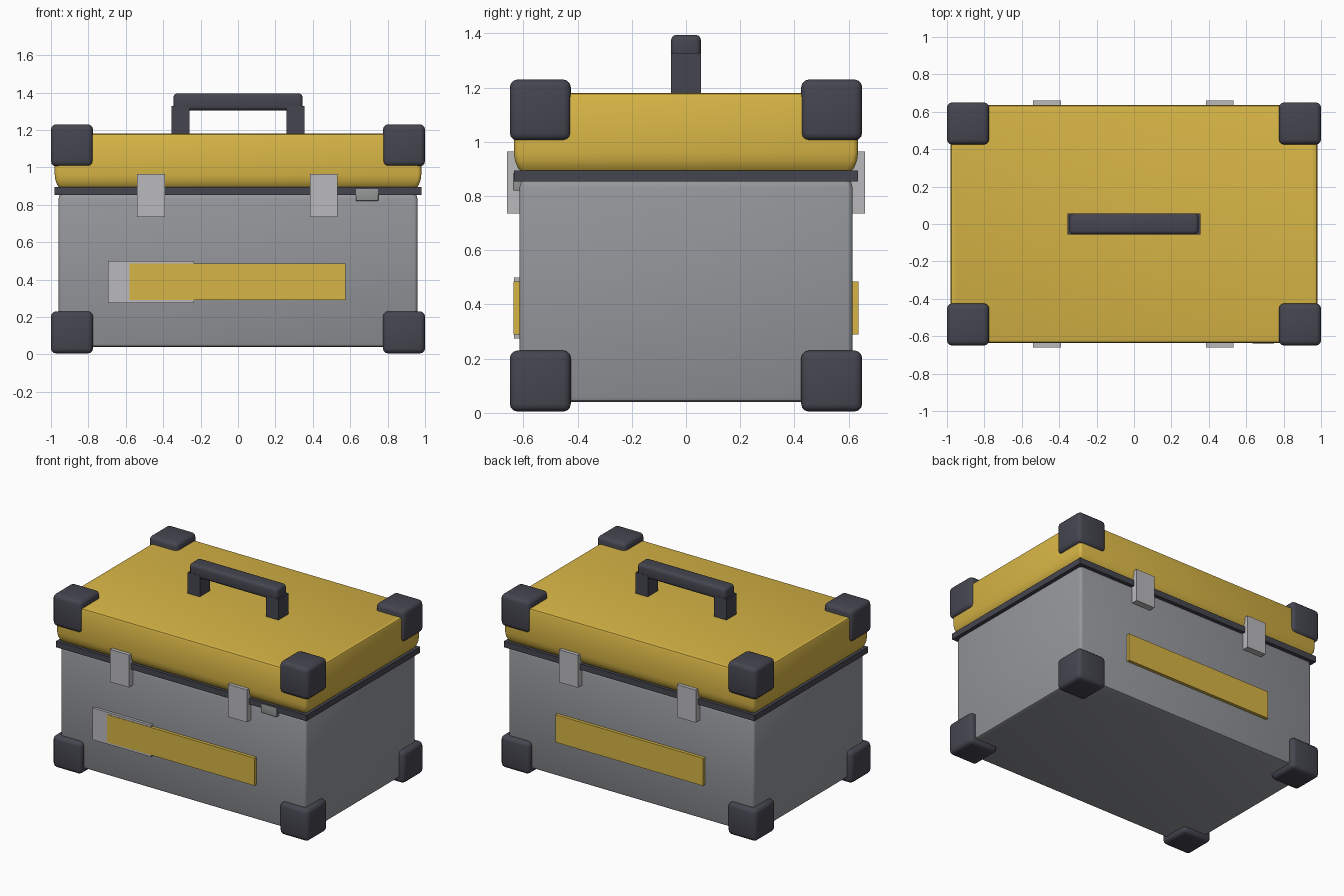
import bpy, bmesh
from math import cos, sin, pi

if "Cube" in bpy.data.objects:
    bpy.data.objects.remove(bpy.data.objects["Cube"], do_unlink=True)


def material(name, rgb):
    m = bpy.data.materials.new(name)
    m.use_nodes = True
    m.diffuse_color = (*rgb, 1)
    m.node_tree.nodes["Principled BSDF"].inputs["Base Color"].default_value = (*rgb, 1)
    return m


yellow = material("yellow", (0.68, 0.46, 0.06))
grey = material("body grey", (0.30, 0.31, 0.33))
dark = material("dark plastic", (0.06, 0.06, 0.08))
silver = material("latch silver", (0.49, 0.49, 0.51))
steel = material("clasp grey", (0.30, 0.31, 0.31))


def finish(bm, name, mat, smooth=True):
    bmesh.ops.recalc_face_normals(bm, faces=bm.faces)
    mesh = bpy.data.meshes.new(name)
    bm.to_mesh(mesh)
    bm.free()
    mesh.materials.append(mat)
    obj = bpy.data.objects.new(name, mesh)
    bpy.context.collection.objects.link(obj)
    if smooth:
        bpy.ops.object.select_all(action='DESELECT')
        obj.select_set(True)
        bpy.context.view_layer.objects.active = obj
        bpy.ops.object.shade_smooth_by_angle(angle=pi / 5)
    return obj


def box(name, mat, x, y, z, bevel=0.0):
    """Box spanning the given (low, high) ranges, with optional rounded edges."""
    bm = bmesh.new()
    bmesh.ops.create_cube(bm, size=1)
    for v in bm.verts:
        v.co = [r[0] if c < 0 else r[1] for c, r in zip(v.co, (x, y, z))]
    if bevel:
        bmesh.ops.bevel(bm, geom=bm.edges[:], offset=bevel, segments=3,
                        profile=0.5, affect='EDGES', clamp_overlap=True)
    return finish(bm, name, mat, bool(bevel))


def shell(name, mat, hx, hy, radius, levels):
    """Rounded rectangle lofted through (height, inset) levels and capped."""
    bm = bmesh.new()
    rings = []
    for z, inset in levels:
        ring = []
        for q, (sx, sy) in enumerate(((1, 1), (-1, 1), (-1, -1), (1, -1))):
            for k in range(4):
                a = (q + k / 3) * pi / 2
                ring.append(bm.verts.new((sx * (hx - inset - radius) + radius * cos(a),
                                          sy * (hy - inset - radius) + radius * sin(a), z)))
        rings.append(ring)
    for low, high in zip(rings, rings[1:]):
        for i in range(len(low)):
            j = (i + 1) % len(low)
            bm.faces.new((low[i], low[j], high[j], high[i]))
    bm.faces.new(rings[0])
    bm.faces.new(rings[-1])
    return finish(bm, name, mat)


def span(a, b, sign):
    return (a, b) if sign > 0 else (-b, -a)


# Main case, seal rim and lid
shell("case_body", grey, 0.96, 0.615, 0.02,
      [(0.04, 0.016), (0.045, 0.005), (0.058, 0), (0.83, 0), (0.852, 0.006), (0.87, 0.02)])
box("seal_rim", dark, (-0.98, 0.98), (-0.635, 0.635), (0.853, 0.895))
shell("lid", yellow, 0.98, 0.635, 0.02,
      [(0.89, 0.026), (0.905, 0.014), (0.93, 0.004), (0.96, 0),
       (1.165, 0), (1.176, 0.005), (1.18, 0.016)])

# Corner guards
for sx, xs in ((1, "left"), (-1, "right")):
    for sy, ys in ((1, "back"), (-1, "front")):
        for z, zs in ((0.005, "lower"), (1.005, "upper")):
            box(f"{zs}_{ys}_{xs}_corner_guard", dark, span(0.775, 1.0, sx),
                span(0.425, 0.65, sy), (z, z + 0.225), 0.028)

# Latches on the front and back
for sy, ys in ((1, "back"), (-1, "front")):
    for x, xs in ((0.458, "left"), (-0.465, "right")):
        box(f"{ys}_{xs}_latch", silver, (x - 0.074, x + 0.074),
            span(0.61, 0.66, sy), (0.735, 0.965))
    box(f"{ys}_stripe", yellow, (-0.58, 0.575), span(0.6, 0.637, sy), (0.29, 0.485))

# Front label plate and small clasp
box("label_plate", silver, (-0.695, -0.235), (-0.634, -0.61), (0.275, 0.5))
box("small_clasp", steel, (0.63, 0.75), (-0.638, -0.605), (0.82, 0.885), 0.004)

# Carry handle
for sx, xs in ((1, "left"), (-1, "right")):
    box(f"{xs}_handle_post", dark, span(0.26, 0.355, sx), (-0.056, 0.056), (1.17, 1.328))
box("handle_grip", dark, (-0.345, 0.345), (-0.055, 0.055), (1.305, 1.395), 0.02)
